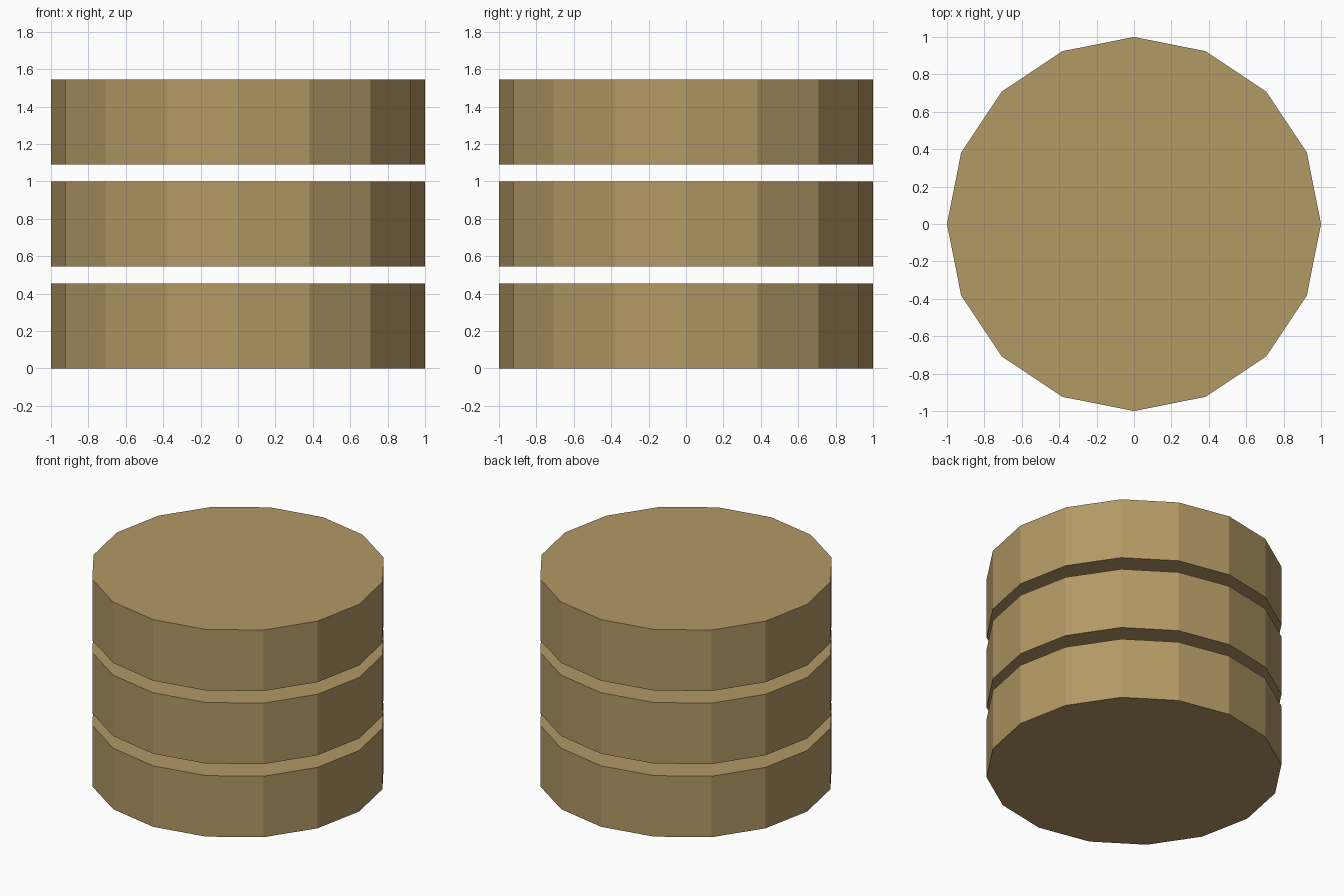
import bpy

if "Cube" in bpy.data.objects:
    bpy.data.objects.remove(bpy.data.objects["Cube"])

DISC_HEIGHT = 0.455
SPACING = 0.545

tan = bpy.data.materials.new("tan")
tan.diffuse_color = (0.45, 0.32, 0.13, 1.0)
tan.use_nodes = True
tan.node_tree.nodes["Principled BSDF"].inputs["Base Color"].default_value = tan.diffuse_color

# Three identical 16-sided discs, stacked with open gaps between them
for name, level in (("bottom_disc", 0), ("middle_disc", 1), ("top_disc", 2)):
    bpy.ops.mesh.primitive_cylinder_add(
        vertices=16, radius=1.0, depth=DISC_HEIGHT,
        location=(0, 0, level * SPACING + DISC_HEIGHT / 2))
    disc = bpy.context.object
    disc.name = name
    disc.data.materials.append(tan)
